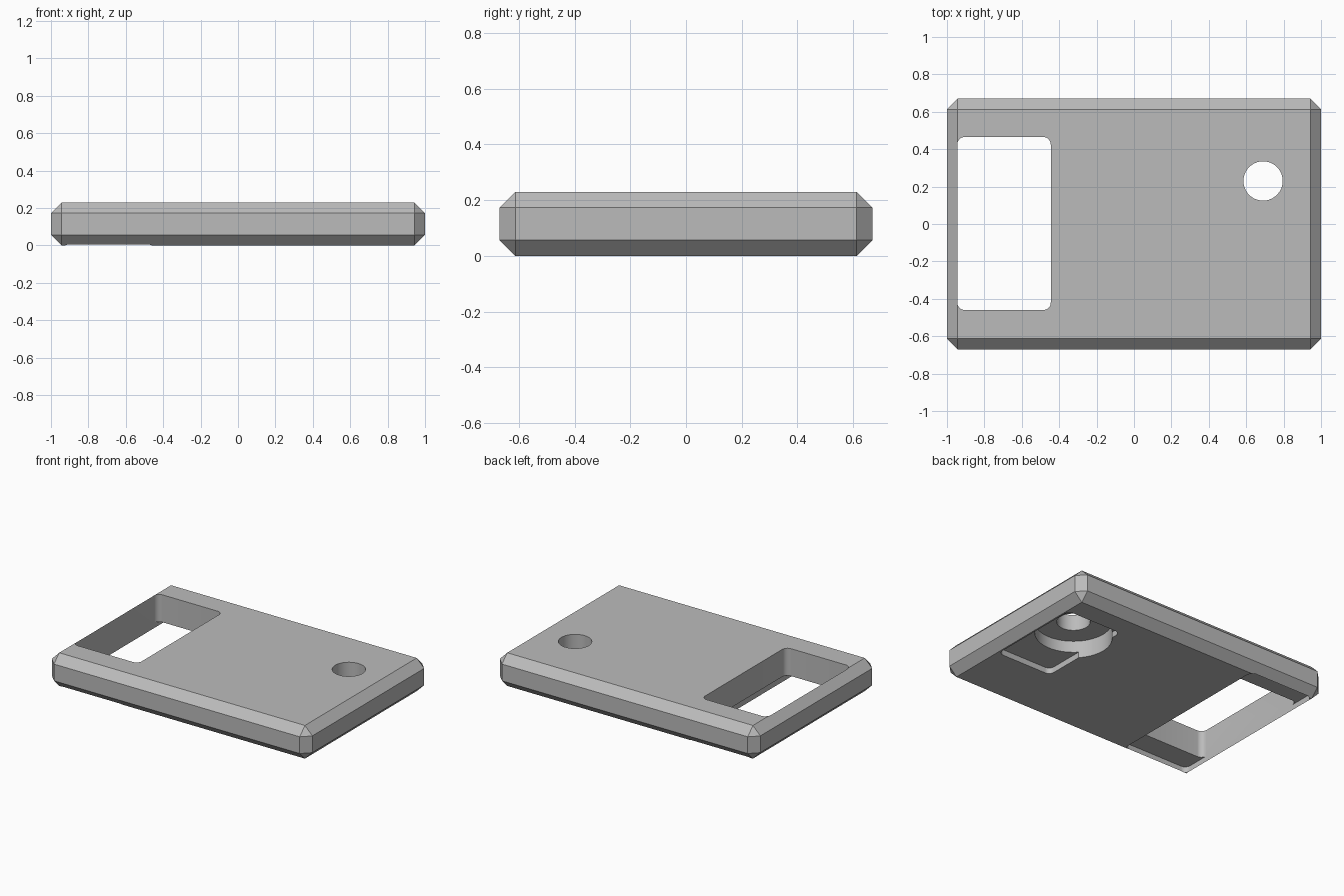
import bpy, bmesh
from math import cos, sin, pi, radians

if "Cube" in bpy.data.objects:
    bpy.data.objects.remove(bpy.data.objects["Cube"], do_unlink=True)

# Single grey plastic colour
grey = bpy.data.materials.new("plain_grey")
grey.use_nodes = True
COLOUR = (0.5, 0.5, 0.5, 1)
grey.diffuse_color = COLOUR
grey.node_tree.nodes["Principled BSDF"].inputs["Base Color"].default_value = COLOUR


def rounded_rect(x0, x1, y0, y1, r, steps=8):
    """Outline of a rectangle with rounded corners, counter-clockwise."""
    corners = [(x1 - r, y1 - r), (x0 + r, y1 - r), (x0 + r, y0 + r), (x1 - r, y0 + r)]
    return [(cx + r * cos(a), cy + r * sin(a))
            for q, (cx, cy) in enumerate(corners)
            for a in [(q + i / steps) * pi / 2 for i in range(steps + 1)]]


def circle(cx, cy, r, n=64):
    return [(cx + r * cos(2 * pi * i / n), cy + r * sin(2 * pi * i / n)) for i in range(n)]


def prism(name, outline, z0, z1):
    """Extrude an outline from z0 to z1."""
    bm = bmesh.new()
    face = bm.faces.new([bm.verts.new((x, y, z0)) for x, y in outline])
    side = bmesh.ops.extrude_face_region(bm, geom=[face])["geom"]
    bmesh.ops.translate(bm, vec=(0, 0, z1 - z0),
                        verts=[v for v in side if isinstance(v, bmesh.types.BMVert)])
    bmesh.ops.recalc_face_normals(bm, faces=bm.faces)
    mesh = bpy.data.meshes.new(name)
    bm.to_mesh(mesh)
    bm.free()
    mesh.materials.append(grey)
    obj = bpy.data.objects.new(name, mesh)
    bpy.context.collection.objects.link(obj)
    return obj


# Flat case with every edge chamfered
W, D, H = 1.0, 0.67, 0.23
case = prism("case", [(-W, -D), (W, -D), (W, D), (-W, D)], 0, H)
bpy.context.view_layer.objects.active = case
case.select_set(True)
chamfer = case.modifiers.new("chamfer", "BEVEL")
chamfer.width = 0.057
chamfer.segments = 1
bpy.ops.object.modifier_apply(modifier=chamfer.name)

# Openings and underside pockets
HOLE = (0.69, 0.23)
cutters = [
    prism("window_cutter", rounded_rect(-0.945, -0.445, -0.46, 0.465, 0.04), -0.1, 0.4),
    prism("window_recess_cutter", rounded_rect(-0.945, -0.44, -0.618, 0.618, 0.04), -0.1, 0.04),
    prism("key_recess_cutter", rounded_rect(0.51, 0.932, -0.215, 0.472, 0.04), -0.1, 0.04),
    prism("round_pocket_cutter", circle(*HOLE, 0.243), -0.1, 0.12),
    prism("round_hole_cutter", circle(*HOLE, 0.105), -0.1, 0.4),
]
for cutter in cutters:
    cutter.hide_render = True
    cut = case.modifiers.new("cut", "BOOLEAN")
    cut.operation = "DIFFERENCE"
    cut.solver = "EXACT"
    cut.object = cutter
    bpy.ops.object.modifier_apply(modifier=cut.name)
    bpy.data.objects.remove(cutter, do_unlink=True)

# Smooth the round walls, keep the edges crisp
bpy.ops.object.shade_smooth_by_angle(angle=radians(30))
